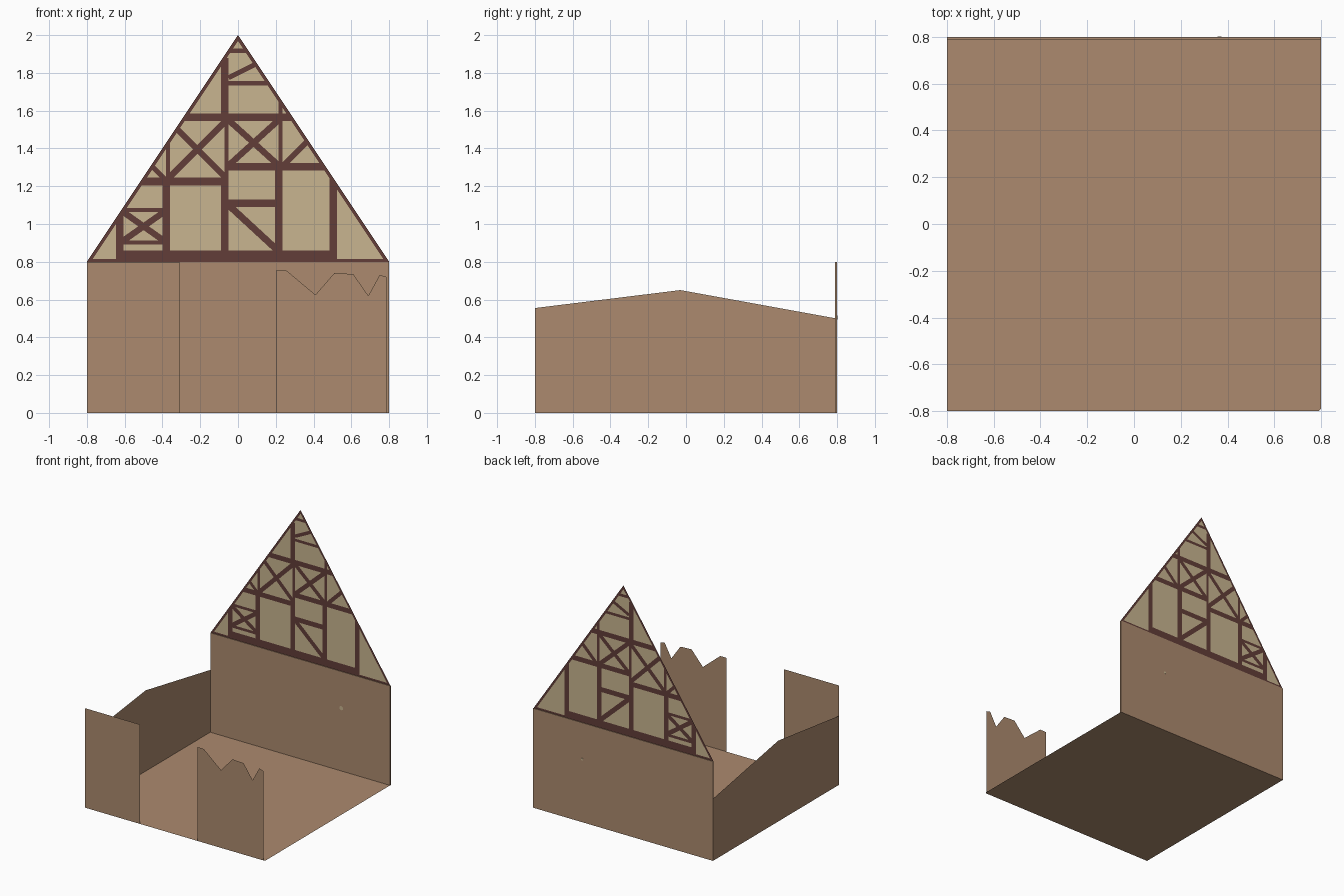
import bpy, bmesh
from mathutils import Vector, Matrix

if "Cube" in bpy.data.objects:
    bpy.data.objects.remove(bpy.data.objects["Cube"])


def material(name, rgb):
    m = bpy.data.materials.new(name)
    m.diffuse_color = (*rgb, 1)
    m.use_nodes = True
    m.node_tree.nodes["Principled BSDF"].inputs["Base Color"].default_value = m.diffuse_color
    return m


CLAY = material("clay_brown", (0.413, 0.254, 0.156))
PLASTER = material("plaster_beige", (0.578, 0.462, 0.279))
TIMBER = material("dark_timber", (0.122, 0.048, 0.040))
W, BACK = .8, .795  # half width of the house, middle of the back wall


def add_object(name, bm, *mats):
    me = bpy.data.meshes.new(name)
    bm.to_mesh(me)
    bm.free()
    for m in mats:
        me.materials.append(m)
    ob = bpy.data.objects.new(name, me)
    bpy.context.collection.objects.link(ob)
    return ob


def sheet(name, points, mat):
    """Single flat sheet from an outline."""
    bm = bmesh.new()
    bm.faces.new([bm.verts.new(p) for p in points])
    return add_object(name, bm, mat)


def wall(name, top, place):
    """Sheet standing on the ground under a top edge of (along, height) points."""
    outline = [(top[0][0], 0)] + top + [(top[-1][0], 0)]
    return sheet(name, [place(a, z) for a, z in outline], CLAY)


# Floor, with one tiny clipped corner
sheet("floor", [(-W, -W, 0), (.79, -W, 0), (W, -.79, 0), (W, W, 0), (-W, W, 0)], CLAY)

# Broken left wall
wall("left_wall", [(-W, .555), (-.03, .65), (BACK, .5)], lambda a, z: (-W, a, z))

# Front wall pieces either side of the opening
wall("front_wall_left", [(-W, .8), (-.31, .8)], lambda a, z: (a, -W, z))
wall("front_wall_right", [(.2, .755), (.255, .755), (.41, .625), (.51, .74), (.61, .735),
                          (.69, .62), (.75, .73), (.785, .72)], lambda a, z: (a, -W, z))

# Thin solid back wall
bm = bmesh.new()
bmesh.ops.create_cube(bm, size=1, matrix=Matrix.Translation((0, BACK, .4)) @ Matrix.Diagonal((2 * W, .01, .8, 1)))
add_object("back_wall", bm, CLAY)

# Small pale chip in the back wall
bm = bmesh.new()
bmesh.ops.create_cone(bm, cap_ends=True, segments=6, radius1=.018, radius2=.01, depth=.012,
                      matrix=Matrix.Translation((.365, BACK, .505)) @ Matrix.Rotation(-1.5708, 4, 'X'))
add_object("wall_chip", bm, PLASTER)

# Timber beams of the gable, each a start, end, direction, normal and half width
THICK, THIN = .04, .022
beams = []


def beam(x1, z1, x2, z2, width):
    a, b = Vector((x1, BACK, z1)), Vector((x2, BACK, z2))
    d = (b - a).normalized()
    beams.append((a, b, d, Vector((-d.z, 0, d.x)), width / 2))


# Rakes and sill
for side in (-W, W):
    beam(side, .8, 0, 2, .034)
beam(-W, .807, W, .807, .016)
beam(-.62, .83, .52, .83, .06)

# Posts: x, bottom, top
for x, z1, z2 in ((-.07, .8, 1.24), (-.07, 1.56, 1.88), (.215, .8, 1.32),
                  (.505, .8, 1.27), (-.38, .8, 1.24), (-.625, .8, 1.06)):
    beam(x, z1, x, z2, THICK)
for x, z1, z2 in ((-.06, 1.2, 1.56), (.225, 1.3, 1.7), (-.37, 1.2, 1.45)):
    beam(x, z1, x, z2, THIN)

# Rails: height, left, right
for z, x1, x2 in ((1.225, -.53, -.05), (1.565, -.31, .28), (1.302, -.05, .47), (1.11, -.05, .2)):
    beam(x1, z, x2, z, THICK)
for z, x1, x2 in ((1.745, -.05, .17), (1.917, -.06, .06), (1.075, -.62, -.39), (.902, -.61, -.4)):
    beam(x1, z, x2, z, THIN)

# Crossed braces: left, right, bottom, top
for x1, x2, z1, z2 in ((-.37, -.06, 1.24, 1.55), (-.05, .215, 1.31, 1.55), (-.61, -.39, .91, 1.065)):
    beam(x1, z1, x2, z2, .033)
    beam(x1, z2, x2, z1, .033)

# Single braces
beam(-.05, 1.1, .21, .86, .036)
beam(-.05, 1.775, .1, 1.85, .026)
beam(.23, 1.3, .38, 1.45, .03)
beam(-.47, 1.32, -.37, 1.22, .026)


def is_timber(p):
    return any(abs((p - a).dot(n)) < h and 0 < (p - a).dot(d) < (b - a).length
               for a, b, d, n, h in beams)


# Gable: cut the triangle along each beam's outline, colour faces inside a beam
bm = bmesh.new()
bm.faces.new([bm.verts.new(p) for p in ((-W, BACK, .8), (W, BACK, .8), (0, BACK, 2))])
for a, b, d, n, h in beams:
    lo = [min(a[k], b[k]) - h for k in range(3)]
    hi = [max(a[k], b[k]) + h for k in range(3)]
    for co, no in ((a + n * h, n), (a - n * h, n), (a, d), (b, d)):
        # only cut faces whose bounds meet the beam
        near = [f for f in bm.faces if all(
            min(v.co[k] for v in f.verts) < hi[k] and max(v.co[k] for v in f.verts) > lo[k]
            for k in (0, 2))]
        geom = near + list({e for f in near for e in f.edges}) + list({v for f in near for v in f.verts})
        bmesh.ops.bisect_plane(bm, geom=geom, dist=1e-5, plane_co=co, plane_no=no)
for f in bm.faces:
    f.material_index = int(is_timber(f.calc_center_median()))
add_object("timber_gable", bm, PLASTER, TIMBER)
